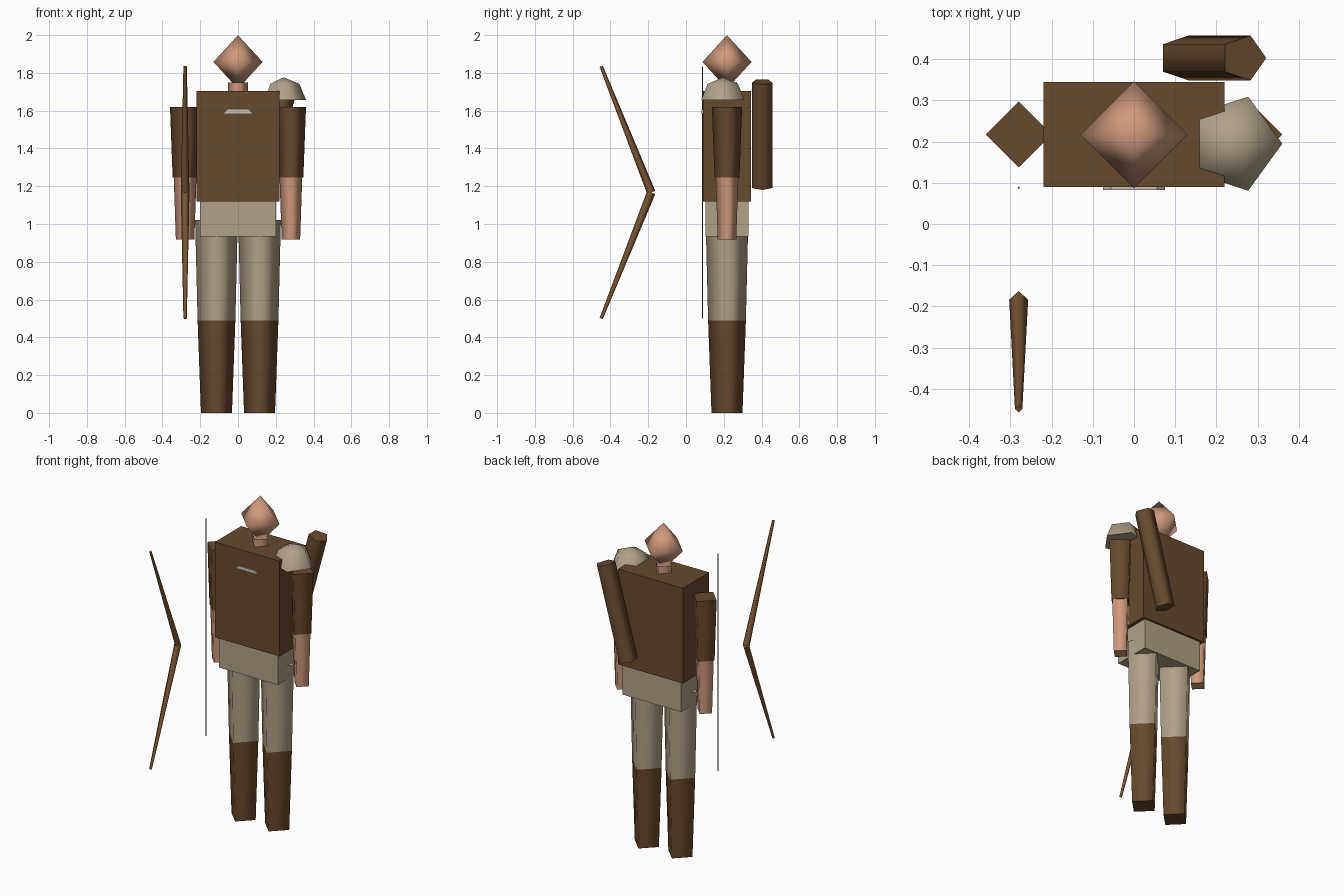
import bpy
import bmesh
from math import cos, sin, pi
from mathutils import Vector

cube = bpy.data.objects.get("Cube")
if cube:
    bpy.data.objects.remove(cube, do_unlink=True)


def material(name, rgb):
    m = bpy.data.materials.new(name)
    m.use_nodes = True
    col = [(c / 255 / 12.92 if c < 11 else ((c / 255 + 0.055) / 1.055) ** 2.4) for c in rgb] + [1]
    m.diffuse_color = col
    m.node_tree.nodes["Principled BSDF"].inputs["Base Color"].default_value = col
    return m


LEATHER = material("brown leather", (103, 73, 44))
CLOTH = material("tan cloth", (176, 162, 136))
SKIN = material("skin", (208, 154, 124))
WOOD = material("bow wood", (122, 86, 52))
TRIM = material("pale trim", (200, 195, 185))
CORD = material("dark cord", (75, 75, 75))

BODY_Y = 0.217


def finish(name, bm, mat, smooth):
    """Turn a bmesh into an object; sides smooth, end caps flat."""
    bmesh.ops.recalc_face_normals(bm, faces=bm.faces[:])
    me = bpy.data.meshes.new(name)
    bm.to_mesh(me)
    bm.free()
    me.materials.append(mat)
    ob = bpy.data.objects.new(name, me)
    bpy.context.collection.objects.link(ob)
    return ob


def lathe(name, base, axis, profile, sides, mat):
    """Revolve (radius, height) points around an axis, capping open ends."""
    bm = bmesh.new()
    turn = Vector((0, 0, 1)).rotation_difference(Vector(axis))
    base = Vector(base)
    rings = []
    for r, h in profile:
        n = sides if r else 1
        angles = [2 * pi * i / sides for i in range(n)]
        rings.append([bm.verts.new(base + turn @ Vector((r * cos(a), r * sin(a), h)))
                      for a in angles])
    for low, high in zip(rings, rings[1:]):
        for i in range(sides):
            j = i + 1
            quad = [low[i % len(low)], low[j % len(low)],
                    high[j % len(high)], high[i % len(high)]]
            bm.faces.new(list(dict.fromkeys(quad))).smooth = True
    for ring in (rings[0], rings[-1]):
        if len(ring) > 1:
            cap = bm.faces.new(ring)
            for e in cap.edges:
                e.smooth = False
    return finish(name, bm, mat, True)


def rod(name, p0, p1, r0, r1, sides, mat):
    axis = Vector(p1) - Vector(p0)
    return lathe(name, p0, axis, [(r0, 0), (r1, axis.length)], sides, mat)


def box(name, low, high, mat):
    bm = bmesh.new()
    bmesh.ops.create_cube(bm, size=1)
    for v in bm.verts:
        v.co = [(a + b) / 2 + c * (b - a) for a, b, c in zip(low, high, v.co)]
    return finish(name, bm, mat, False)


# Trunk
box("torso", (-0.22, 0.09, 1.12), (0.22, 0.345, 1.705), LEATHER)
box("hips", (-0.2, 0.102, 0.935), (0.2, 0.332, 1.12), CLOTH)

# Chest trim, narrower along its top edge
trim = box("chest_trim", (-0.075, 0.083, 1.585), (0.075, 0.091, 1.605), TRIM)
for v in trim.data.vertices:
    if v.co.z > 1.6:
        v.co.x *= 0.75

# Limbs
for side, s in (("left", 1), ("right", -1)):
    def limb(part, x, z0, z1, r0, r1, mat):
        rod(f"{side}_{part}", (s * x, BODY_Y, z0), (s * x, BODY_Y, z1), r0, r1, 4, mat)
    limb("boot", 0.114, 0, 0.49, 0.082, 0.1, LEATHER)
    limb("trouser_leg", 0.114, 0.49, 1.02, 0.1, 0.113, CLOTH)
    limb("forearm", 0.28, 0.918, 1.245, 0.049, 0.06, SKIN)
    limb("sleeve", 0.28, 1.245, 1.62, 0.066, 0.08, LEATHER)

# Neck and head
rod("neck", (0, BODY_Y, 1.69), (0, BODY_Y, 1.75), 0.053, 0.053, 4, SKIN)
lathe("head", (0, BODY_Y, 1.858), (0, 0, 1), [(0, -0.142), (0.13, 0), (0, 0.142)], 4, SKIN)

# Domed shoulder guard
R = 0.12
lathe("shoulder_guard", (0.24, 0.195, 1.657), (0, 0, 1),
      [(R, 0), (R * cos(pi / 4), R * sin(pi / 4)), (0, R)], 5, CLOTH)

# Quiver slung across the back
rod("quiver", (0.115, 0.403, 1.195), (0.266, 0.403, 1.752), 0.057, 0.057, 5, LEATHER)

# Bow limbs and string
for name, z in (("upper_bow_limb", 1.835), ("lower_bow_limb", 0.5)):
    rod(name, (-0.28, -0.184, 1.167), (-0.28, -0.449, z), 0.023, 0.009, 4, WOOD)
rod("bow_string", (-0.28, 0.088, 0.5), (-0.28, 0.088, 1.835), 0.003, 0.003, 4, CORD)
